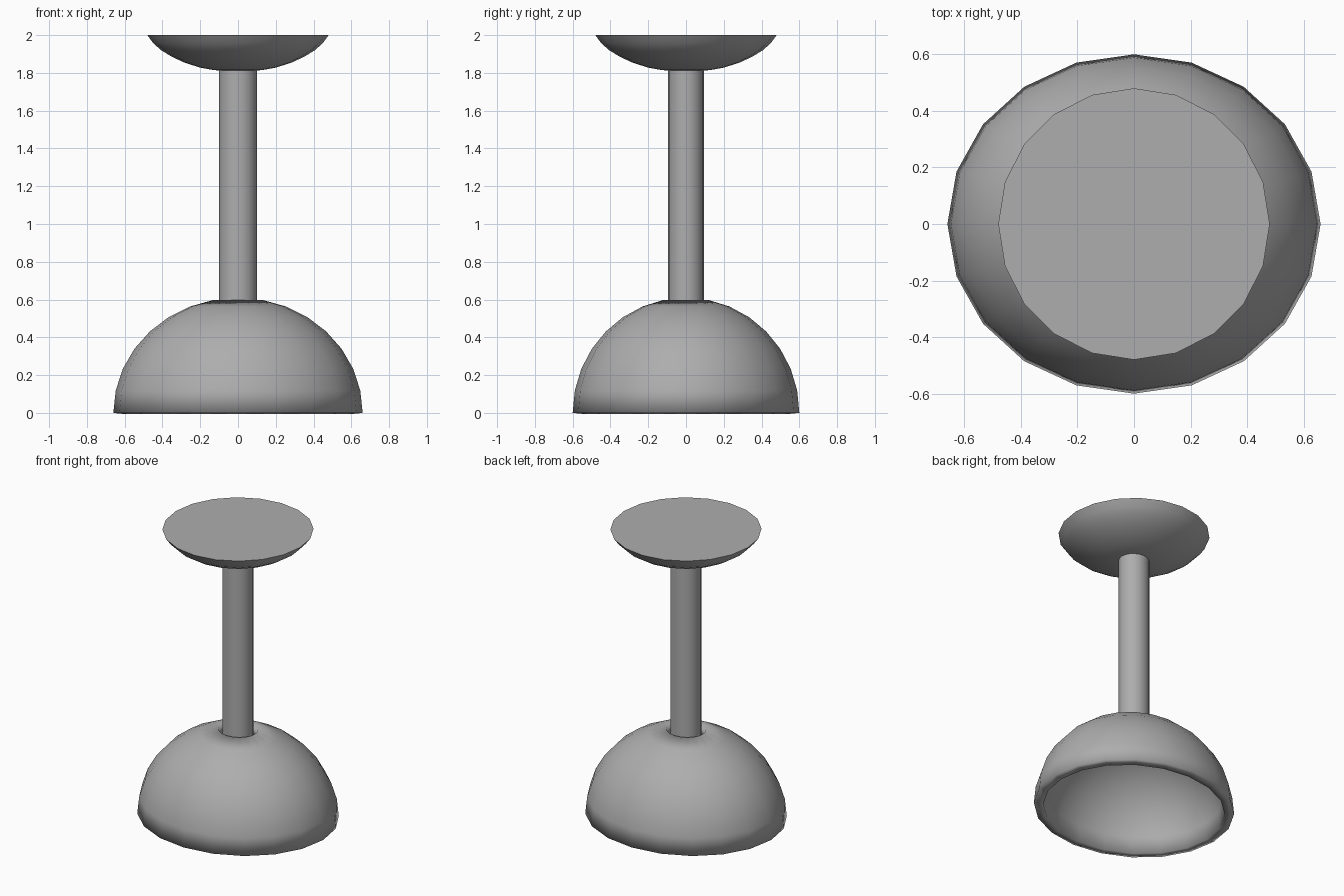
import bpy
import bmesh
from math import sin, cos, pi, radians

cube = bpy.data.objects.get("Cube")
if cube:
    bpy.data.objects.remove(cube, do_unlink=True)

SIDES = 20

grey = bpy.data.materials.new("mid grey")
grey.use_nodes = True
colour = (0.42, 0.42, 0.42, 1)
grey.diffuse_color = colour
grey.node_tree.nodes["Principled BSDF"].inputs["Base Color"].default_value = colour


def lathe(name, profile, sx=1.0, sy=1.0, cap_start=False, cap_end=False):
    """Turn a (radius, height) profile, listed bottom to top, around z."""
    bm = bmesh.new()
    rings = []
    for r, z in profile:
        ring = []
        for i in range(SIDES):
            a = 2 * pi * i / SIDES
            ring.append(bm.verts.new((r * sx * cos(a), r * sy * sin(a), z)))
        rings.append(ring)
    for low, high in zip(rings, rings[1:]):
        for i in range(SIDES):
            j = (i + 1) % SIDES
            bm.faces.new((low[i], low[j], high[j], high[i]))
    if cap_start:
        bm.faces.new(rings[0][::-1])
    if cap_end:
        bm.faces.new(rings[-1])
    mesh = bpy.data.meshes.new(name)
    bm.to_mesh(mesh)
    bm.free()
    mesh.materials.append(grey)
    obj = bpy.data.objects.new(name, mesh)
    bpy.context.collection.objects.link(obj)
    bpy.ops.object.select_all(action="DESELECT")
    obj.select_set(True)
    bpy.context.view_layer.objects.active = obj
    return obj


# Domed shade: open below, with a hole at the crown for the stem
STEPS = 8
dome = [(cos(pi / 2 * k / STEPS), 0.61 * sin(pi / 2 * k / STEPS))
        for k in range(STEPS)]
shade = lathe("lamp_shade", dome, 0.66, 0.6)
wall = shade.modifiers.new("wall", "SOLIDIFY")
wall.thickness = 0.06
wall.offset = -1
bpy.ops.object.shade_smooth()

# Stem running from inside the crown up into the canopy
lathe("stem", [(0.1, 0.53), (0.1, 1.83)], 1.0, 0.94, True, True)
bpy.ops.object.shade_smooth_by_angle(angle=radians(40))

# Shallow bowl-shaped ceiling canopy with a flat top
bowl = [(0.06, 1.81), (0.13, 1.815), (0.2, 1.828), (0.28, 1.853),
        (0.35, 1.885), (0.41, 1.922), (0.45, 1.959), (0.48, 2.0)]
lathe("ceiling_canopy", bowl, cap_start=True, cap_end=True)
bpy.ops.object.shade_smooth_by_angle(angle=radians(40))
